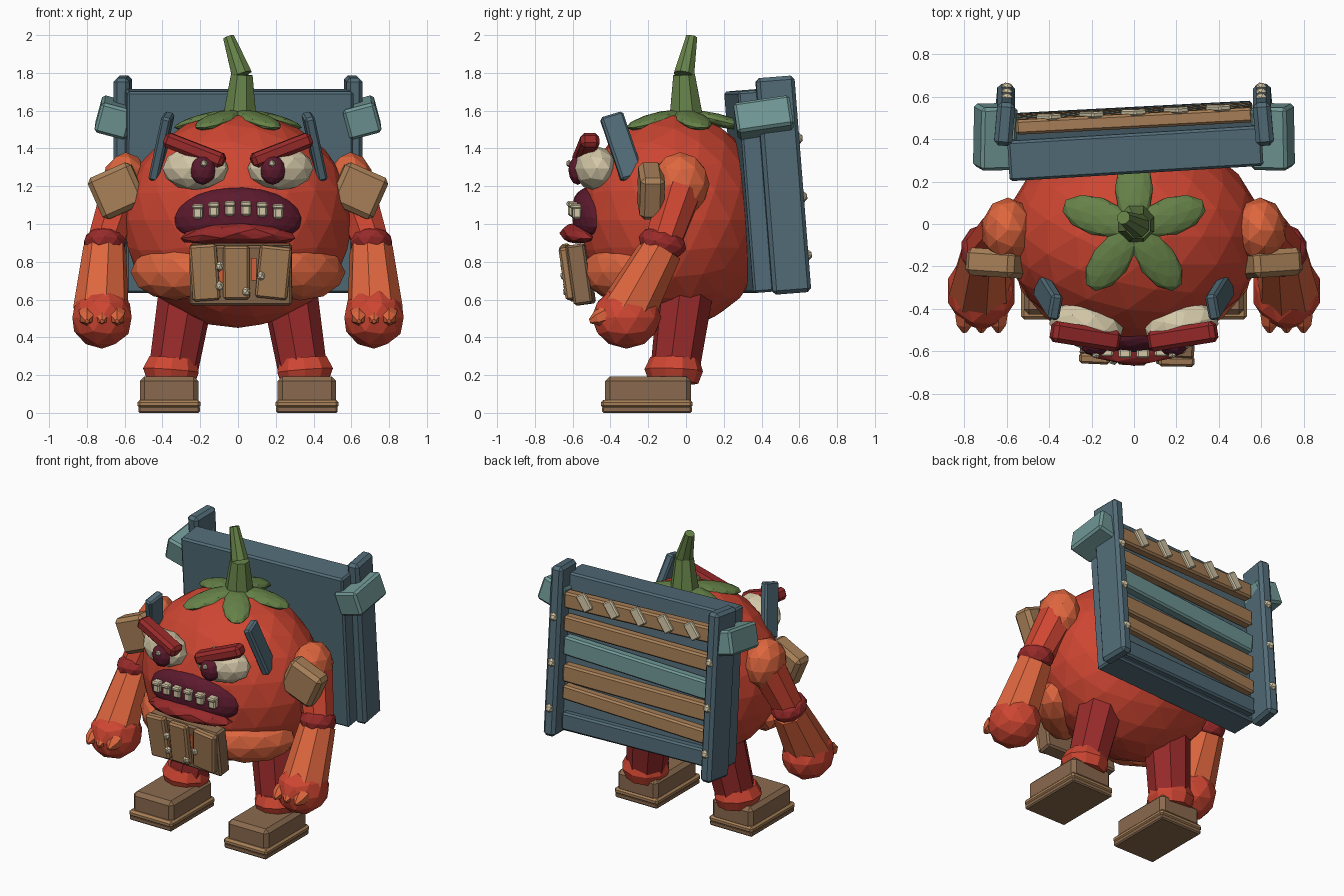
import bpy, bmesh, math
from mathutils import Matrix, Vector, Euler

if "Cube" in bpy.data.objects:
    bpy.data.objects.remove(bpy.data.objects["Cube"])


def lin(c):
    c /= 255
    return c / 12.92 if c <= 0.04045 else ((c + 0.055) / 1.055) ** 2.4


def material(name, r, g, b):
    m = bpy.data.materials.new(name)
    m.diffuse_color = (lin(r), lin(g), lin(b), 1)
    m.use_nodes = True
    m.node_tree.nodes["Principled BSDF"].inputs["Base Color"].default_value = m.diffuse_color
    return m


RED = material("tomato red", 207, 70, 50)
ORANGE = material("warm orange", 222, 102, 62)
DARK = material("dark red", 152, 42, 42)
GREEN = material("leaf green", 102, 130, 72)
BLUE = material("slate blue", 82, 108, 120)
TEAL = material("pale teal", 112, 152, 150)
TAN = material("tan wood", 168, 128, 88)
BROWN = material("brown wood", 138, 106, 78)
CREAM = material("cream", 212, 200, 168)
MAROON = material("maroon", 92, 26, 46)


def finish(name, bm, mat, matrix):
    bmesh.ops.recalc_face_normals(bm, faces=bm.faces[:])
    me = bpy.data.meshes.new(name)
    bm.to_mesh(me)
    bm.free()
    me.materials.append(mat)
    ob = bpy.data.objects.new(name, me)
    ob.matrix_world = matrix
    bpy.context.collection.objects.link(ob)
    return ob


def place(loc, rot=(0, 0, 0)):
    e = Euler([math.radians(a) for a in rot])
    return Matrix.Translation(loc) @ e.to_matrix().to_4x4()


def box(name, loc, size, mat, rot=(0, 0, 0), bevel=0.012, base=Matrix()):
    """Chamfered board."""
    bm = bmesh.new()
    bmesh.ops.create_cube(bm, size=1)
    for v in bm.verts:
        v.co = Vector([c * k for c, k in zip(v.co, size)])
    if bevel:
        bmesh.ops.bevel(bm, geom=bm.edges[:], offset=bevel, segments=1, affect='EDGES')
    return finish(name, bm, mat, base @ place(loc, rot))


def ball(name, loc, radii, mat, sub=2, rot=(0, 0, 0), base=Matrix(), bend=None):
    """Faceted ellipsoid, optionally reshaped by a function."""
    bm = bmesh.new()
    bmesh.ops.create_icosphere(bm, subdivisions=sub, radius=1)
    for v in bm.verts:
        v.co = Vector([c * r for c, r in zip(v.co, radii)])
        if bend:
            v.co = bend(v.co)
    return finish(name, bm, mat, base @ place(loc, rot))


def tube(name, points, radii, mat, sides=8):
    """Faceted limb through a few points with a radius at each."""
    bm = bmesh.new()
    rings = []
    axis = (Vector(points[-1]) - Vector(points[0])).normalized()
    q = Vector((0, 0, 1)).rotation_difference(axis)
    for p, r in zip(points, radii):
        rings.append([bm.verts.new(Vector(p) + q @ Vector(
            (r * math.cos(a), r * math.sin(a), 0)))
            for a in [2 * math.pi * (i + 0.5) / sides for i in range(sides)]])
    for a, b in zip(rings, rings[1:]):
        for i in range(sides):
            j = (i + 1) % sides
            bm.faces.new((a[i], a[j], b[j], b[i]))
    bm.faces.new(rings[0])
    bm.faces.new(rings[-1])
    return finish(name, bm, mat, Matrix())


# Body, leaves and stem
ball("body", (0, -0.06, 1.02), (0.61, 0.50, 0.57), RED, sub=3)
for i in range(5):
    a = math.radians(90 + 72 * i)
    ball("leaf", (0.185 * math.cos(a), 0.185 * math.sin(a) - 0.02, 1.55),
         (0.175, 0.09, 0.035), GREEN, rot=(0, 14, 90 + 72 * i))
tube("stem", [(0.01, 0, 1.53), (0.01, 0, 1.59), (0.02, -0.01, 1.79)], [0.1, 0.092, 0.062], GREEN)
tube("stem_tip", [(0.02, -0.01, 1.79), (-0.05, 0.03, 1.99)], [0.058, 0.032], GREEN)


# Mouth, lower lip and teeth
def mouth_shape(c):
    z = math.copysign(0.14 * abs(c.z / 0.14) ** 0.75, c.z)
    x = math.copysign(0.34 * abs(c.x / 0.34) ** 0.85, c.x)
    return Vector((x * (1 - 0.9 * max(z, 0)), c.y + 0.45 * x * x, z - 0.2 * x * x))


ball("mouth", (0, -0.515, 1.055), (0.34, 0.09, 0.14), MAROON, sub=3, bend=mouth_shape)
ball("lower_lip", (0, -0.58, 0.952), (0.32, 0.09, 0.055), DARK,
     bend=lambda c: Vector((c.x, c.y + 0.6 * c.x ** 2, c.z - 0.3 * c.x ** 2)))
for i in range(6):
    x = (i - 2.5) * 0.085
    z = 1.078 - 0.35 * x * x
    y = -0.60 + 0.5 * x * x
    box("tooth", (x, y, z), (0.052, 0.05, 0.07), CREAM, rot=(0, 0, 20 * x), bevel=0.01)
    box("tooth_cap", (x, y - 0.005, z + 0.03), (0.06, 0.058, 0.028), CREAM, bevel=0.008)

# Chin boards with nails
chin = place((0.015, -0.577, 0.735), (8, 0, -2))
box("chin_backing", (0, 0.02, -0.005), (0.54, 0.10, 0.32), BROWN, base=chin)
for x, w, h, r in ((-0.19, 0.145, 0.30, -4), (-0.022, 0.14, 0.285, 0), (0.175, 0.17, 0.28, 6)):
    box("chin_plank", (x, -0.045, 0.015), (w, 0.05, h), TAN, rot=(0, r, 0), base=chin)
for x, z in ((-0.11, 0.05), (-0.11, -0.055), (0.03, -0.085), (0.11, 0.0)):
    ball("chin_nail", (x, -0.065, z), (0.024, 0.022, 0.028), CREAM, sub=1, base=chin)
for x, z in ((-0.105, 0.0), (0.07, 0.03)):
    box("chin_gap_paint", (x, -0.034, z), (0.03, 0.009, 0.12), ORANGE, bevel=0, base=chin)

# Crate frames: panel and slats are turned a little, posts are square
panel = place((0, 0.44, 1.2), (4.5, 0, 3.5))
rack = place((0, 0.49, 1.2), (2, 0, 3))
frame = place((0, 0.44, 1.2), (4.5, 0, 0))

for s in (1, -1):
    # Eyes and brows
    ball("eye", (0.225 * s, -0.48, 1.295), (0.18, 0.11, 0.118), CREAM, rot=(0, 0, 14 * s))
    ball("pupil", (0.185 * s, -0.573, 1.285), (0.068, 0.05, 0.078), MAROON)
    ball("eye_glint", (0.18 * s, -0.62, 1.32), (0.02, 0.015, 0.02), CREAM, sub=1)
    box("brow", (0.23 * s, -0.53, 1.39), (0.34, 0.10, 0.08), DARK,
        rot=(0, -21 * s, 9 * s), bevel=0.02)
    # Cheek patch and forehead splinter
    ball("cheek_patch", (0.33 * s, -0.335, 0.745), (0.29, 0.14, 0.15), ORANGE, rot=(0, 0, 40 * s))
    box("splinter", (0.405 * s, -0.34, 1.41), (0.055, 0.125, 0.36), BLUE,
        rot=(17, -14 * s, 6 * s), bevel=0.012)
    # Arm
    ball("shoulder", (0.595 * s, -0.03, 1.21), (0.125, 0.155, 0.17), ORANGE)
    box("shoulder_plate", (0.64 * s, -0.185, 1.175), (0.25, 0.13, 0.24), TAN,
        rot=(0, 24 * s, 4 * s), bevel=0.025)
    tube("upper_arm", [(0.61 * s, -0.03, 1.18), (0.71 * s, -0.13, 0.88)], [0.12, 0.10], RED)
    ball("elbow", (0.705 * s, -0.125, 0.90), (0.115, 0.13, 0.085), DARK, rot=(-15, 0, 0))
    tube("forearm", [(0.705 * s, -0.13, 0.87), (0.725 * s, -0.31, 0.54)], [0.115, 0.15], ORANGE)
    ball("fist", (0.72 * s, -0.315, 0.505), (0.165, 0.185, 0.165), RED)
    for x in (0.64, 0.72, 0.80):
        tube("knuckle", [(x * s, -0.42, 0.52), (x * s, -0.47, 0.50), (x * s, -0.51, 0.485)],
             [0.05, 0.042, 0.012], ORANGE, sides=6)
    # Leg and boot
    tube("leg", [(0.27 * s, 0.0, 0.66), (0.35 * s, -0.065, 0.18)], [0.15, 0.13], DARK)
    tube("leg_cuff", [(0.355 * s, -0.065, 0.16), (0.355 * s, -0.065, 0.225),
                      (0.345 * s, -0.06, 0.29)], [0.13, 0.155, 0.13], RED, sides=10)
    box("boot_sole", (0.365 * s, -0.207, 0.047), (0.335, 0.485, 0.045), TAN, bevel=0.014)
    box("boot_tread", (0.365 * s, -0.207, 0.018), (0.325, 0.475, 0.036), BROWN, bevel=0.008)
    box("boot_upper", (0.365 * s, -0.2, 0.118), (0.31, 0.455, 0.15), BROWN, bevel=0.025)
    # Crate posts, side cleats and nails
    box("crate_post", (0.61 * s, 0.075, 0), (0.085, 0.205, 1.15), BLUE,
        rot=(0, 0, 5 * s), base=frame, bevel=0.02)
    box("side_cleat", (0.655 * s, 0.0, 0.365), (0.175, 0.30, 0.165), TEAL,
        rot=(4, -15 * s, 0), base=frame, bevel=0.015)
    for z in (0.24, -0.07, -0.38):
        ball("post_nail", (0.6 * s, 0.178, z), (0.03, 0.022, 0.03), CREAM, sub=1, base=frame)

# Crate panel, slats and tabs
box("crate_panel", (0, -0.068, -0.02), (1.2, 0.19, 1.07), BLUE, base=panel)
for z, h, roll, mat in ((0.37, 0.11, 1, TAN), (0.19, 0.11, -1, TAN), (0.02, 0.13, -3, TEAL),
                        (-0.15, 0.12, -1, TAN), (-0.30, 0.10, -3, TAN), (-0.47, 0.12, 0, BLUE)):
    box("crate_slat", (0, 0.01, z), (1.12, 0.07, h), mat, rot=(0, roll, 0), base=rack)
for i in range(5):
    box("slat_tab", ((i - 2) * 0.2, 0.05, 0.385), (0.07, 0.03, 0.12), CREAM,
        rot=(0, 35, 0), base=rack, bevel=0.008)
